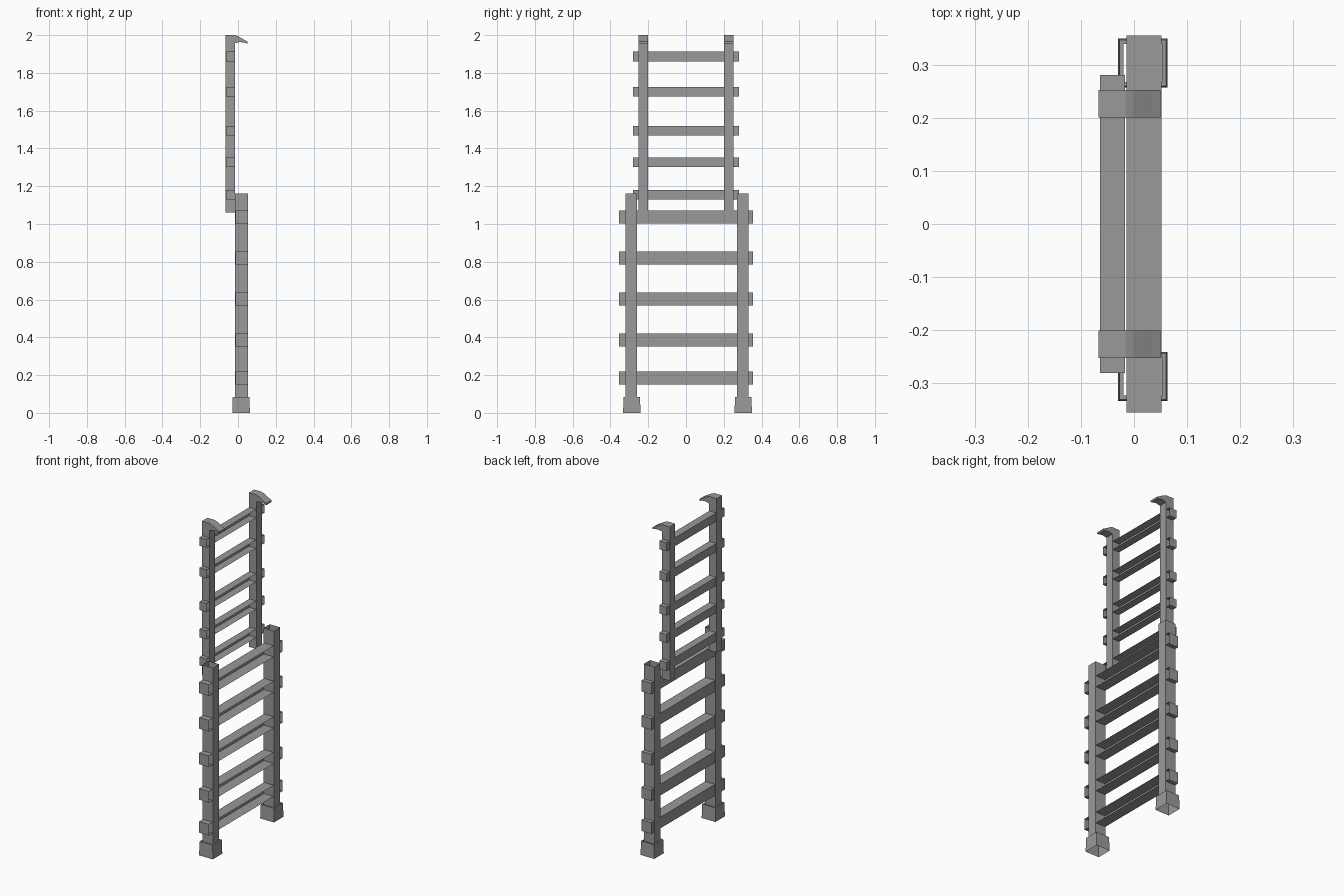
import bpy, bmesh
from mathutils import Vector

if "Cube" in bpy.data.objects:
    bpy.data.objects.remove(bpy.data.objects["Cube"], do_unlink=True)

metal = bpy.data.materials.new("grey_metal")
metal.use_nodes = True
GREY = (0.32, 0.32, 0.32, 1)
metal.diffuse_color = GREY
metal.node_tree.nodes["Principled BSDF"].inputs["Base Color"].default_value = GREY


def finish(name, bm):
    mesh = bpy.data.meshes.new(name)
    bm.to_mesh(mesh)
    bm.free()
    mesh.materials.append(metal)
    obj = bpy.data.objects.new(name, mesh)
    bpy.context.collection.objects.link(obj)


def box(x, y, z, open_sides=()):
    """Box between (min, max) pairs, without the faces on the open sides."""
    bm = bmesh.new()
    bmesh.ops.create_cube(bm, size=1)
    for v in bm.verts:
        v.co = [lo + (c + 0.5) * (hi - lo) for c, (lo, hi) in zip(v.co, (x, y, z))]
    bm.normal_update()
    gone = [f for f in bm.faces for d in open_sides if f.normal.dot(Vector(d)) > 0.9]
    bmesh.ops.delete(bm, geom=gone, context="FACES")
    return bm


UP, DOWN, RIGHT_OPEN = (0, 0, 1), (0, 0, -1), (1, 0, 0)


def foot(name, y):
    """Tapered sleeve, open below, with a hole for the rail on top."""
    bm = box((-0.03, 0.063), (y - 0.046, y + 0.046), (0, 0.085), [DOWN])
    for v in bm.verts:
        if v.co.z > 0.05:
            v.co.x = 0.0165 + (v.co.x - 0.0165) * 0.95
            v.co.y = y + (v.co.y - y) * 0.95
    bm.normal_update()
    top = [f for f in bm.faces if f.normal.z > 0.9]
    bmesh.ops.inset_region(bm, faces=top, thickness=0.011)
    bmesh.ops.delete(bm, geom=top, context="FACES")
    finish(name, bm)


def hook(name, y0, y1):
    """Curved claw pulled out along y."""
    profile = [(-0.016, 2.0), (0.0, 1.994), (0.018, 1.984), (0.035, 1.974), (0.05, 1.966),
               (0.05, 1.955), (0.032, 1.961), (0.01, 1.963), (-0.016, 1.957)]
    bm = bmesh.new()
    face = bm.faces.new([bm.verts.new((x, y0, z)) for x, z in profile])
    out = bmesh.ops.extrude_face_region(bm, geom=[face])
    for v in out["geom"]:
        if isinstance(v, bmesh.types.BMVert):
            v.co.y = y1
    if face not in out["geom"] and not any(
            f.calc_center_median().y < y0 + 1e-5 for f in bm.faces):
        bm.faces.new(sorted([v for v in bm.verts if v.co.y == y0], key=lambda v: v.index))
    bmesh.ops.recalc_face_normals(bm, faces=bm.faces)
    finish(name, bm)


# Lower section: hollow rails and sleeve feet
for side, y in (("right", -0.289), ("left", 0.300)):
    finish("lower_rail_" + side,
           box((-0.017, 0.054), (y - 0.03, y + 0.03), (0.07, 1.161), [UP, DOWN]))
for side, y in (("right", -0.287), ("left", 0.303)):
    foot("foot_" + side, y)

# Lower rungs: channels open towards the hook side
for i, z in enumerate((0.151, 0.352, 0.569, 0.786, 1.003)):
    finish(f"lower_rung_{i + 1}",
           box((-0.014, 0.052), (-0.355, 0.355), (z, z + 0.068), [RIGHT_OPEN]))

# Upper section: rails with a hook at the top
for side, y0, y1 in (("right", -0.252, -0.2), ("left", 0.2, 0.252)):
    finish("upper_rail_" + side, box((-0.067, -0.016), (y0, y1), (1.06, 2.0), [DOWN]))
    hook("hook_" + side, y0, y1)

# Upper rungs
for i, z in enumerate((1.13, 1.302, 1.469, 1.675, 1.861)):
    finish(f"upper_rung_{i + 1}",
           box((-0.064, -0.017), (-0.28, 0.28), (z, z + 0.051), [RIGHT_OPEN]))
